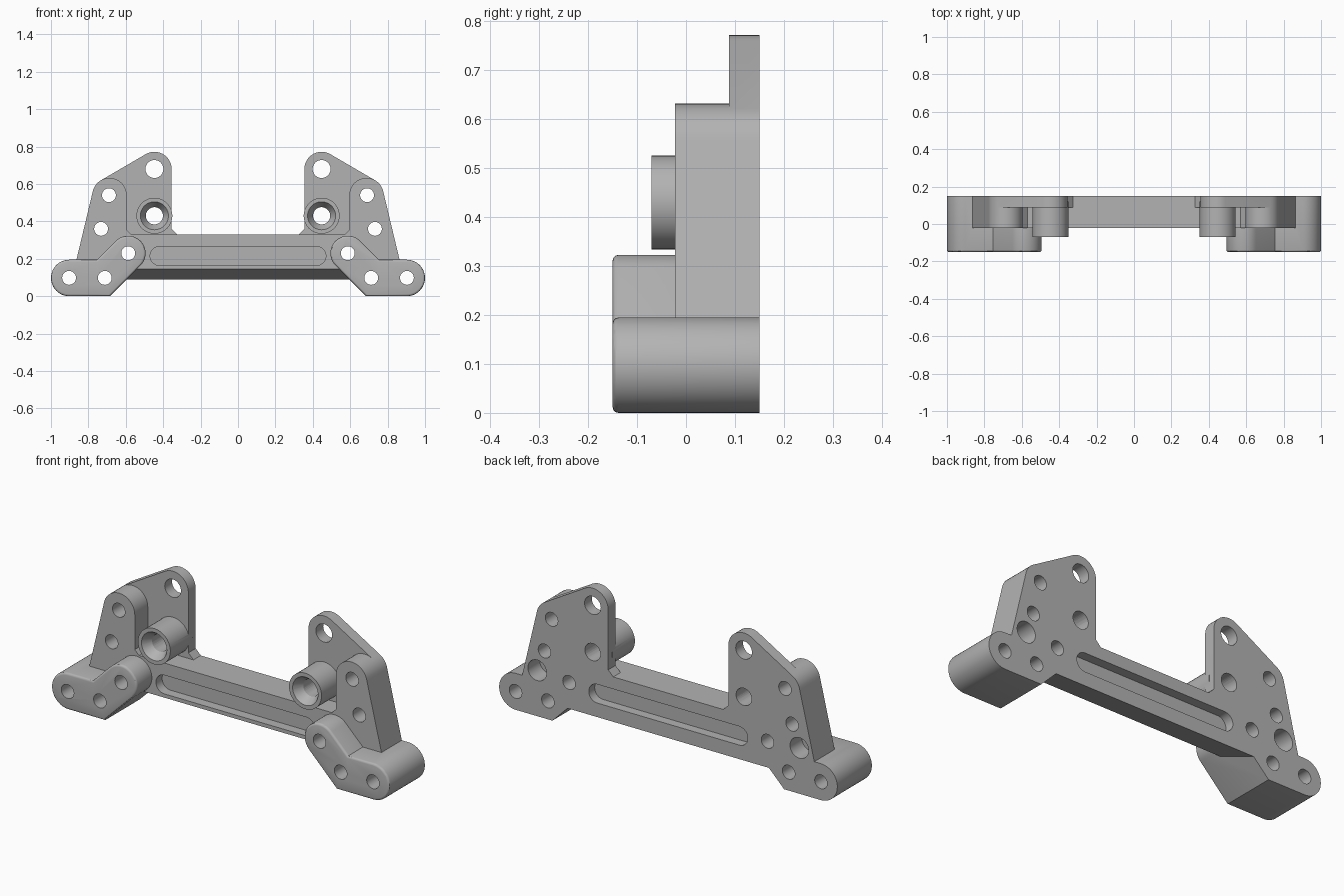
import bpy
import bmesh
from math import cos, sin, radians
from mathutils import Vector
from mathutils.geometry import convex_hull_2d

if "Cube" in bpy.data.objects:
    bpy.data.objects.remove(bpy.data.objects["Cube"])

grey = bpy.data.materials.new("plain grey")
grey.use_nodes = True
colour = (0.45, 0.45, 0.45, 1)
grey.diffuse_color = colour
grey.node_tree.nodes["Principled BSDF"].inputs["Base Color"].default_value = colour

BACK, FACE, PLATE, FOOT = 0.15, -0.022, 0.088, -0.15


def arc(x, z, r, start=0, end=360, steps=40):
    """Points on an arc in the x-z plane."""
    angles = [radians(start + (end - start) * i / steps) for i in range(steps + 1)]
    return [(x + r * cos(a), z + r * sin(a)) for a in angles]


def hull(points):
    """Outline wrapped tightly around the points."""
    vecs = [Vector(p) for p in points]
    return [points[i] for i in convex_hull_2d(vecs)]


def make(name, bm):
    bmesh.ops.recalc_face_normals(bm, faces=bm.faces)
    mesh = bpy.data.meshes.new(name)
    bm.to_mesh(mesh)
    bm.free()
    mesh.materials.append(grey)
    obj = bpy.data.objects.new(name, mesh)
    bpy.context.collection.objects.link(obj)
    return obj


def prism(name, outline, y0, y1, side=1, round_front=0):
    """Outline in x-z drawn out from y0 to y1, with an optional rounded front rim."""
    bm = bmesh.new()
    face = bm.faces.new([bm.verts.new((x * side, y0, z)) for x, z in outline])
    grown = bmesh.ops.extrude_face_region(bm, geom=[face], use_keep_orig=True)
    for v in grown["geom"]:
        if isinstance(v, bmesh.types.BMVert):
            v.co.y = y1
    bmesh.ops.remove_doubles(bm, verts=bm.verts, dist=0.0001)
    bmesh.ops.recalc_face_normals(bm, faces=bm.faces)
    if round_front:
        rim = [e for e in bm.edges if all(abs(v.co.y - y0) < 1e-5 for v in e.verts)]
        bmesh.ops.bevel(bm, geom=rim, offset=round_front, segments=3,
                        profile=0.5, affect='EDGES')
    return make(name, bm)


def cone(name, x, z, y0, r0, y1, r1, side):
    """Round cutter or tube along y, r0 at y0 and r1 at y1."""
    bm = bmesh.new()
    rings = [[bm.verts.new((px * side, y, pz)) for px, pz in arc(x, z, r)[:-1]]
             for y, r in ((y0, r0), (y1, r1))]
    for ring in rings:
        bm.faces.new(ring)
    n = len(rings[0])
    for i in range(n):
        j = (i + 1) % n
        bm.faces.new((rings[0][i], rings[0][j], rings[1][j], rings[1][i]))
    return make(name, bm)


def combine(target, other, operation):
    """Join or cut, then discard the helper."""
    mod = target.modifiers.new("join", 'BOOLEAN')
    mod.object, mod.operation, mod.solver = other, operation, 'EXACT'
    bpy.context.view_layer.objects.active = target
    bpy.ops.object.modifier_apply(modifier=mod.name)
    bpy.data.objects.remove(other)


# Cross beam with a sloping underside
bm = bmesh.new()
section = [(FACE, 0.145), (BACK, 0.09), (BACK, 0.33), (FACE, 0.33)]
ends = [[bm.verts.new((x, y, z)) for y, z in section] for x in (-0.63, 0.63)]
for end in ends:
    bm.faces.new(end)
for i in range(4):
    j = (i + 1) % 4
    bm.faces.new((ends[0][i], ends[0][j], ends[1][j], ends[1][i]))
frame = make("mounting_frame", bm)

# Outlines shared by both sides
shoulder = arc(0.687, 0.54, 0.092)
base = [(0.865, 0.19), (0.84, 0.15), (0.62, 0.15)]
tower = hull(shoulder + base + [(0.595, 0.25)])
plate = hull(arc(0.447, 0.68, 0.092) + shoulder + base + [(0.355, 0.25)])
foot = (arc(0.9025, 0.0975, 0.0975, -90, 90, 24) + [(0.754, 0.195)]
        + arc(0.587, 0.23, 0.093, 45, 225, 24) + [(0.685, 0)])
plate_gusset = [(0.32, 0.325), (0.36, 0.365), (0.4, 0.3)]
tower_gusset = [(0.565, 0.325), (0.6, 0.36), (0.62, 0.3)]

for side in (1, -1):
    for part in (
        prism("tower", tower, FACE, BACK, side),
        prism("plate", plate, PLATE, BACK, side),
        prism("plate_gusset", plate_gusset, PLATE, BACK, side),
        prism("tower_gusset", tower_gusset, FACE, BACK, side),
        prism("foot", foot, FOOT, BACK, side, 0.012),
        cone("boss", 0.447, 0.43, -0.07, 0.096, 0.12, 0.096, side),
    ):
        combine(frame, part, 'UNION')

for side in (1, -1):
    # Bolt holes right through
    for x, z, r in ((0.447, 0.68, 0.048), (0.447, 0.43, 0.046),
                    (0.69, 0.54, 0.037), (0.732, 0.36, 0.037),
                    (0.587, 0.23, 0.037), (0.712, 0.098, 0.037),
                    (0.903, 0.098, 0.037)):
        combine(frame, cone("hole", x, z, -0.3, r, 0.3, r, side), 'DIFFERENCE')
    # Countersink in the boss and blind pocket in the back
    combine(frame, cone("countersink", 0.447, 0.43, -0.08, 0.081, -0.02, 0.045, side),
            'DIFFERENCE')
    combine(frame, cone("pocket", 0.775, 0.245, 0.05, 0.055, 0.2, 0.055, side),
            'DIFFERENCE')

# Long slots in the front and back of the beam
slot = hull(arc(0.42, 0.215, 0.05) + arc(-0.42, 0.215, 0.05))
for y0, y1 in ((-0.1, 0.03), (0.1, 0.25)):
    combine(frame, prism("slot", slot, y0, y1), 'DIFFERENCE')

bpy.ops.object.select_all(action='DESELECT')
frame.select_set(True)
bpy.context.view_layer.objects.active = frame
bpy.ops.object.shade_smooth_by_angle(angle=radians(30))
